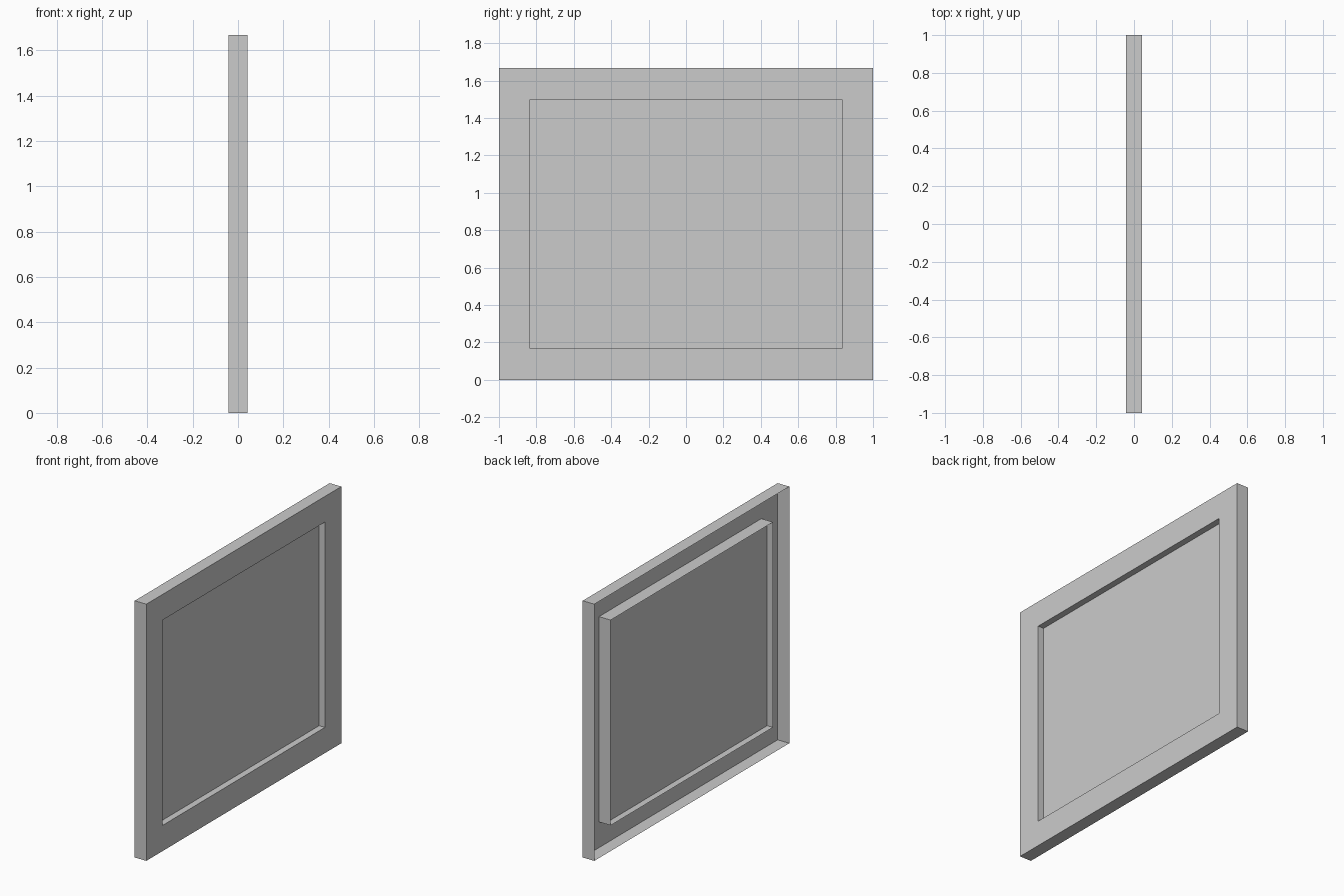
import bpy
import bmesh

if "Cube" in bpy.data.objects:
    bpy.data.objects.remove(bpy.data.objects["Cube"])

HALF_DEPTH = 0.0417
HEIGHT = 1.667
BORDER = 0.167


def add_rect(bm, inset, x):
    """Rectangle of vertices in the YZ plane, inset from the outer edge."""
    y, low, high = 1 - inset, inset, HEIGHT - inset
    return [bm.verts.new((x, a, b)) for a, b in
            ((-y, low), (y, low), (y, high), (-y, high))]


def finish(bm, name):
    mesh = bpy.data.meshes.new(name)
    bm.to_mesh(mesh)
    bm.free()
    obj = bpy.data.objects.new(name, mesh)
    bpy.context.collection.objects.link(obj)


# Frame shell: outer walls, front border and opening walls, open at the back
bm = bmesh.new()
profile = [(0, -HALF_DEPTH), (0, HALF_DEPTH),
           (BORDER, HALF_DEPTH), (BORDER, -HALF_DEPTH)]
loops = [add_rect(bm, inset, x) for inset, x in profile]
for a, b in zip(loops, loops[1:]):
    for i in range(4):
        j = (i + 1) % 4
        bm.faces.new((a[i], a[j], b[j], b[i]))
bm.normal_update()
# Front border must face +x
if bm.faces[:][4].normal.x < 0:
    bmesh.ops.reverse_faces(bm, faces=bm.faces[:])
finish(bm, "window_frame")

# Thin pane set halfway into the opening
bm = bmesh.new()
bm.faces.new(add_rect(bm, BORDER, 0))
finish(bm, "window_pane")
